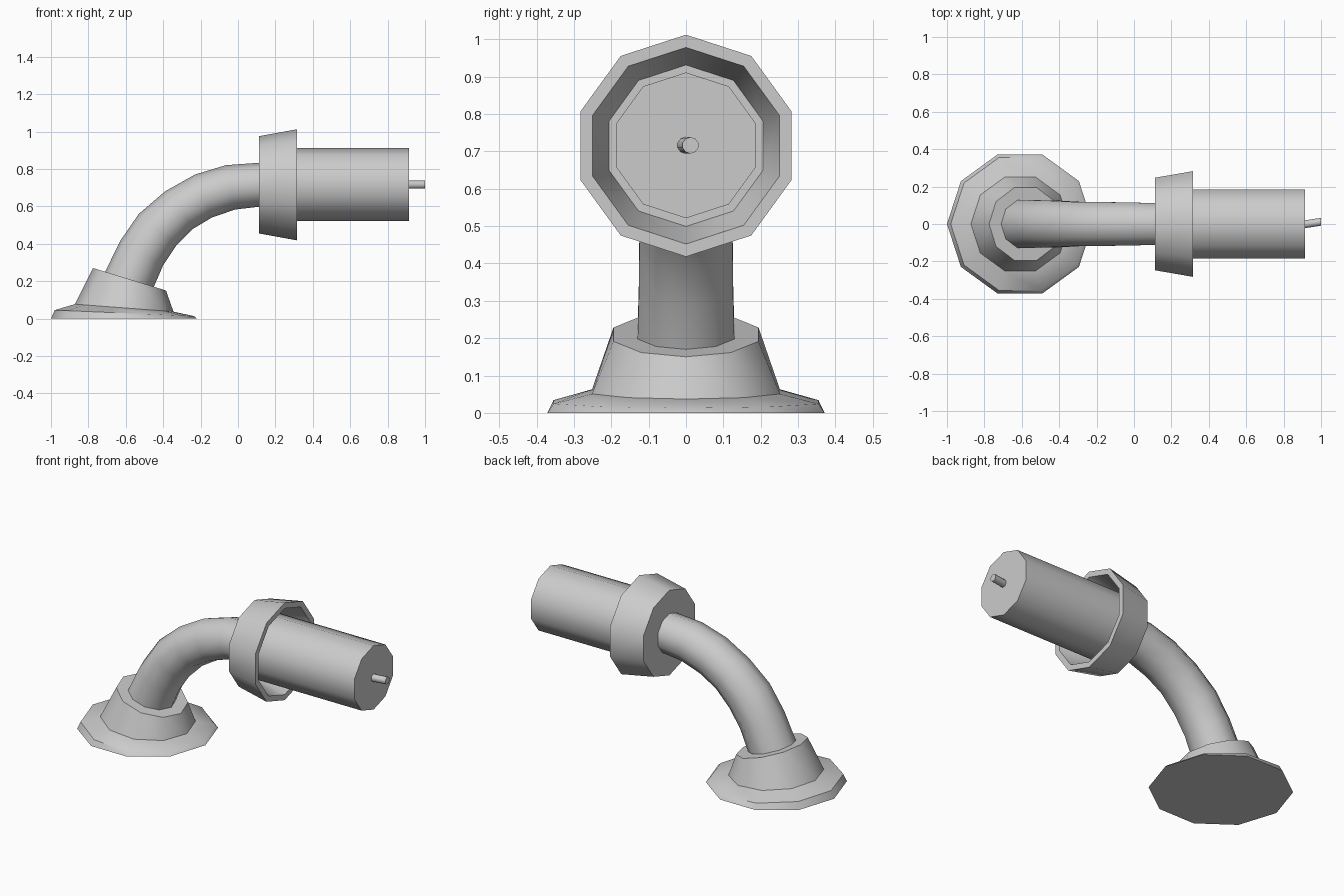
import bpy, math
from mathutils import Vector

if "Cube" in bpy.data.objects:
    bpy.data.objects.remove(bpy.data.objects["Cube"])

SIDES = 10


def ring(a, b, y=0.0, n=SIDES):
    """Circle of n points whose opposite corners a, b are given as (x, z)."""
    a, b = Vector((a[0], y, a[1])), Vector((b[0], y, b[1]))
    centre, u = (a + b) / 2, (a - b) / 2
    v = Vector((0, u.length, 0))
    return [centre + u * math.cos(2 * math.pi * i / n) + v * math.sin(2 * math.pi * i / n)
            for i in range(n)]


def disc(x, z, r, y=0.0):
    """Upright ring facing along x."""
    return ring((x, z + r), (x, z - r), y)


def loft(name, rings):
    """Skin a list of rings, cap both ends and shade it."""
    n = len(rings[0])
    verts = [p for r in rings for p in r]
    faces = [(k * n + i, k * n + (i + 1) % n, (k + 1) * n + (i + 1) % n, (k + 1) * n + i)
             for k in range(len(rings) - 1) for i in range(n)]
    faces += [tuple(reversed(range(n))), tuple(range(len(verts) - n, len(verts)))]
    mesh = bpy.data.meshes.new(name)
    mesh.from_pydata(verts, [], faces)
    obj = bpy.data.objects.new(name, mesh)
    bpy.context.collection.objects.link(obj)
    bpy.ops.object.select_all(action='DESELECT')
    bpy.context.view_layer.objects.active = obj
    obj.select_set(True)
    bpy.ops.object.mode_set(mode='EDIT')
    bpy.ops.mesh.select_all(action='SELECT')
    bpy.ops.mesh.normals_make_consistent(inside=False)
    bpy.ops.object.mode_set(mode='OBJECT')
    bpy.ops.object.shade_smooth_by_angle(angle=math.radians(40))
    return obj


# flared foot with a tilted collar on top
loft("base_foot", [
    ring((-1.0, 0), (-0.22, 0)),
    ring((-0.98, 0.045), (-0.235, 0.013)),
    ring((-0.872, 0.077), (-0.345, 0.037)),
    ring((-0.775, 0.27), (-0.385, 0.15)),
])

# curved arm, given by its outer and inner bend points
loft("curved_arm", [ring(a, b) for a, b in [
    ((-0.725, 0.22), (-0.463, 0.14)),
    ((-0.63, 0.415), (-0.40, 0.285)),
    ((-0.53, 0.56), (-0.33, 0.39)),
    ((-0.39, 0.68), (-0.24, 0.48)),
    ((-0.23, 0.77), (-0.14, 0.54)),
    ((-0.065, 0.82), (-0.015, 0.583)),
    ((0.115, 0.833), (0.115, 0.598)),
]])

# hollow cup around the cylinder
loft("cup", [disc(0.112, 0.715, 0.26), disc(0.315, 0.715, 0.297),
             disc(0.315, 0.715, 0.263), disc(0.15, 0.715, 0.216)])

# cylinder body and the small skewed pin on its end
loft("cylinder_body", [disc(0.145, 0.716, 0.195), disc(0.915, 0.716, 0.195)])
loft("end_pin", [disc(0.91, 0.716, 0.022, -0.002), disc(1.0, 0.716, 0.022, 0.012)])
